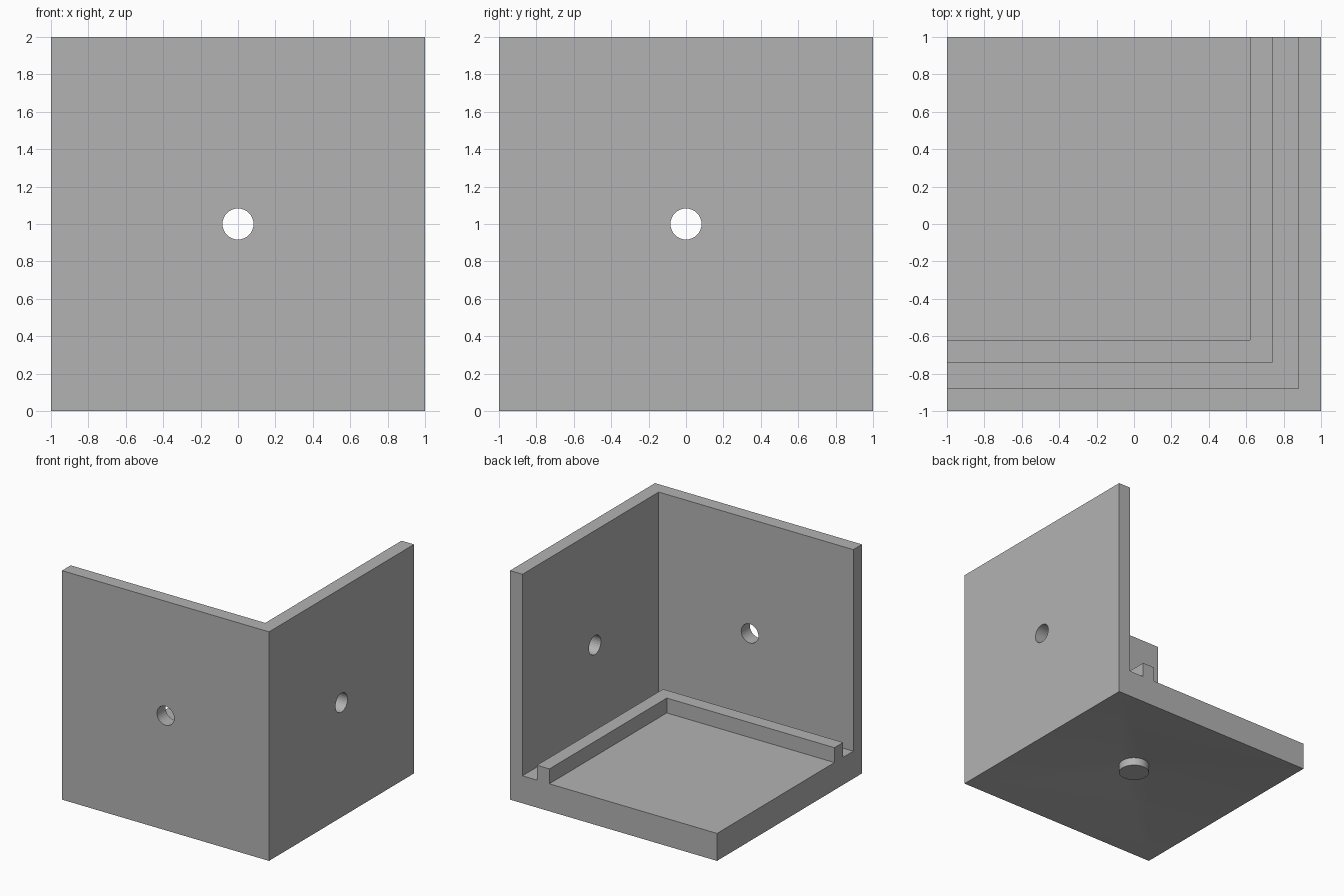
import bpy, bmesh
from math import cos, sin, pi

cube = bpy.data.objects.get("Cube")
if cube:
    bpy.data.objects.remove(cube, do_unlink=True)

grey = bpy.data.materials.new("plain_grey")
grey.use_nodes = True
grey.diffuse_color = (0.45, 0.45, 0.45, 1)
grey.node_tree.nodes["Principled BSDF"].inputs["Base Color"].default_value = grey.diffuse_color

FLOOR = 0.24
SEGMENTS = 32


def finish(name, bm):
    bmesh.ops.recalc_face_normals(bm, faces=bm.faces)
    mesh = bpy.data.meshes.new(name)
    bm.to_mesh(mesh)
    bm.free()
    mesh.materials.append(grey)
    ob = bpy.data.objects.new(name, mesh)
    bpy.context.collection.objects.link(ob)
    return ob


def smooth(ob):
    bpy.ops.object.select_all(action='DESELECT')
    ob.select_set(True)
    bpy.context.view_layer.objects.active = ob
    bpy.ops.object.shade_smooth_by_angle()


def angle_strip(name, outer, inner, z0, z1):
    """L-shaped strip running along the front and the +x side."""
    outline = [(-1, -outer), (outer, -outer), (outer, 1),
               (inner, 1), (inner, -inner), (-1, -inner)]
    bm = bmesh.new()
    face = bm.faces.new([bm.verts.new((x, y, z0)) for x, y in outline])
    top = bmesh.ops.extrude_face_region(bm, geom=[face])["geom"]
    verts = [v for v in top if isinstance(v, bmesh.types.BMVert)]
    bmesh.ops.translate(bm, verts=verts, vec=(0, 0, z1 - z0))
    return finish(name, bm)


def ring(bm, radius, z):
    return [bm.verts.new((radius * cos(2 * pi * i / SEGMENTS),
                          radius * sin(2 * pi * i / SEGMENTS), z))
            for i in range(SEGMENTS)]


# Floor slab with a shallow hollow underside and a short round peg
bm = bmesh.new()
square = [(1, 1), (-1, 1), (-1, -1), (1, -1)]
low = [bm.verts.new((x, y, 0)) for x, y in square]
high = [bm.verts.new((x, y, FLOOR)) for x, y in square]
bm.faces.new(high)
for k in range(4):
    bm.faces.new((low[k - 1], low[k], high[k], high[k - 1]))
base = ring(bm, 0.125, 0.105)
tip = ring(bm, 0.125, 0.035)
quarter = SEGMENTS // 4
for i in range(SEGMENTS):
    j = (i + 1) % SEGMENTS
    k = i // quarter
    bm.faces.new((base[i], base[j], low[k]))
    bm.faces.new((base[i], base[j], tip[j], tip[i]))
    if i % quarter == 0:
        bm.faces.new((base[i], low[k - 1], low[k]))
bm.faces.new(tip)
smooth(finish("floor_slab", bm))

# Two upright walls, and the low ridge that leaves a groove beside them
walls = angle_strip("corner_walls", 1, 0.88, FLOOR, 2)
angle_strip("floor_ridge", 0.74, 0.62, FLOOR, FLOOR + 0.13)

# Round hole through the middle of each wall
for name, place, turn in (("front_hole_cutter", (0, -0.94, 1), (pi / 2, 0, 0)),
                          ("side_hole_cutter", (0.94, 0, 1), (0, pi / 2, 0))):
    bpy.ops.mesh.primitive_cylinder_add(vertices=SEGMENTS, radius=0.083, depth=0.4,
                                        location=place, rotation=turn)
    cutter = bpy.context.object
    cutter.name = name
    cutter.data.materials.append(grey)
    cutter.hide_render = True
    cutter.hide_set(True)
    cut = walls.modifiers.new(name, 'BOOLEAN')
    cut.operation = 'DIFFERENCE'
    cut.solver = 'EXACT'
    cut.object = cutter
smooth(walls)
